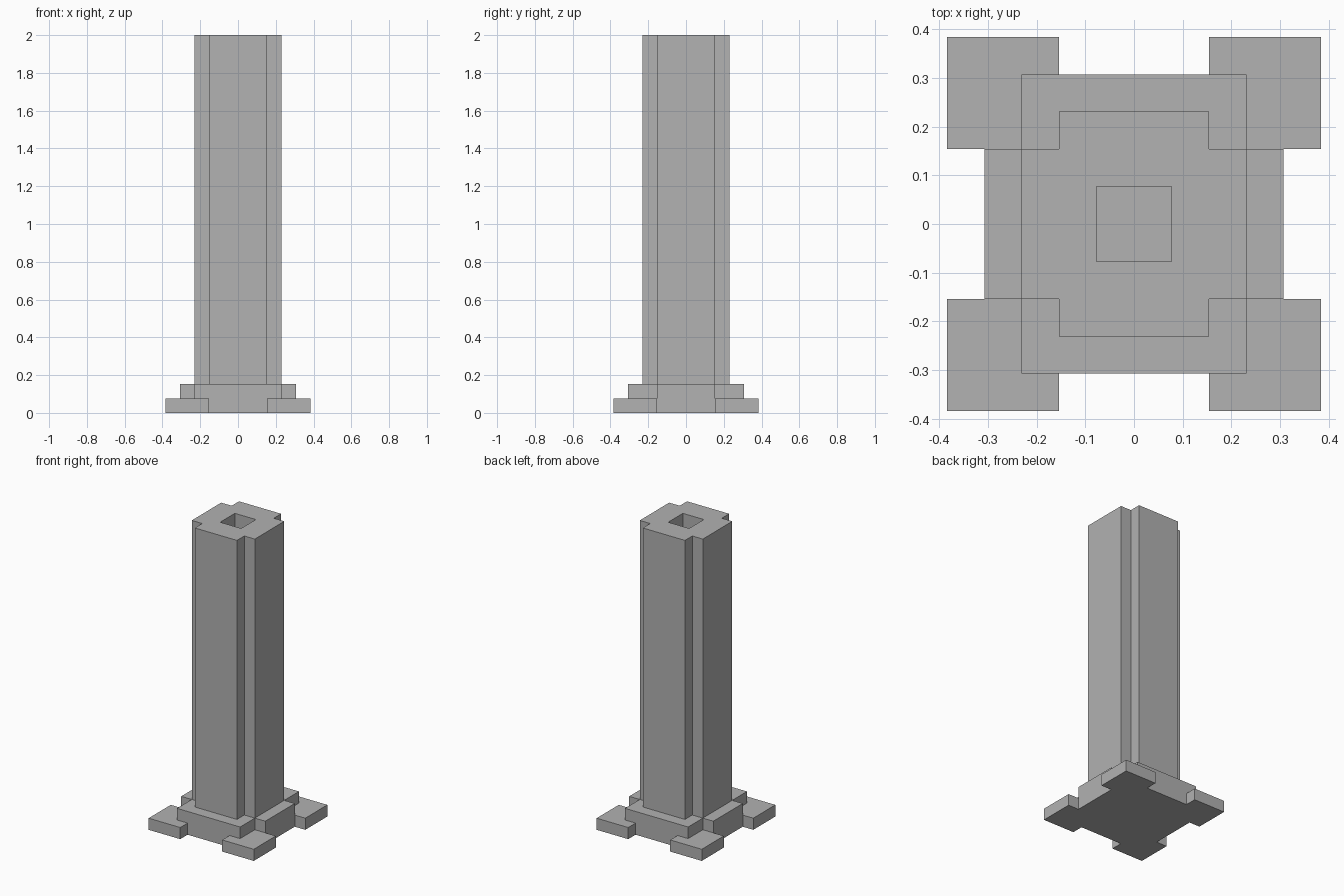
import bpy
import bmesh

default = bpy.data.objects.get("Cube")
if default:
    bpy.data.objects.remove(default, do_unlink=True)

U = 1 / 13  # building block size

stone = bpy.data.materials.new("grey stone")
stone.use_nodes = True
stone.diffuse_color = (0.445, 0.445, 0.445, 1)
stone.node_tree.nodes["Principled BSDF"].inputs["Base Color"].default_value = stone.diffuse_color


def slab(name, inside, z0, z1):
    """Extrude every block cell whose centre passes the footprint rule."""
    bm = bmesh.new()
    for i in range(-5, 5):
        for j in range(-5, 5):
            if inside(i + 0.5, j + 0.5):
                corners = [(i, j), (i + 1, j), (i + 1, j + 1), (i, j + 1)]
                bm.faces.new([bm.verts.new((x * U, y * U, z0 * U)) for x, y in corners])
    bmesh.ops.remove_doubles(bm, verts=bm.verts[:], dist=U / 100)
    raised = bmesh.ops.extrude_face_region(bm, geom=bm.faces[:])["geom"]
    top = [g for g in raised if isinstance(g, bmesh.types.BMVert)]
    bmesh.ops.translate(bm, verts=top, vec=(0, 0, (z1 - z0) * U))
    bmesh.ops.recalc_face_normals(bm, faces=bm.faces[:])
    bmesh.ops.dissolve_limit(bm, angle_limit=0.01, verts=bm.verts[:], edges=bm.edges[:])
    mesh = bpy.data.meshes.new(name)
    bm.to_mesh(mesh)
    bm.free()
    mesh.materials.append(stone)
    obj = bpy.data.objects.new(name, mesh)
    bpy.context.collection.objects.link(obj)
    return obj


def box(x, y, half_x, half_y):
    return abs(x) < half_x and abs(y) < half_y


# Footprint rules
def plinth_plan(x, y):
    return box(x, y, 3, 4) or box(x, y, 4, 2)


def shaft_plan(x, y):
    return (box(x, y, 3, 2) or box(x, y, 2, 3)) and not box(x, y, 1, 1)


# Stepped plinth and notched hollow shaft
slab("plinth", plinth_plan, 0, 2)
slab("shaft", shaft_plan, 2, 26)

# Four corner feet wrapped around the plinth
for side, sx in (("left", 1), ("right", -1)):
    for end, sy in (("front", -1), ("back", 1)):
        slab(f"{end}_{side}_foot",
             lambda x, y: x * sx > 2 and y * sy > 2 and not plinth_plan(x, y), 0, 1)
